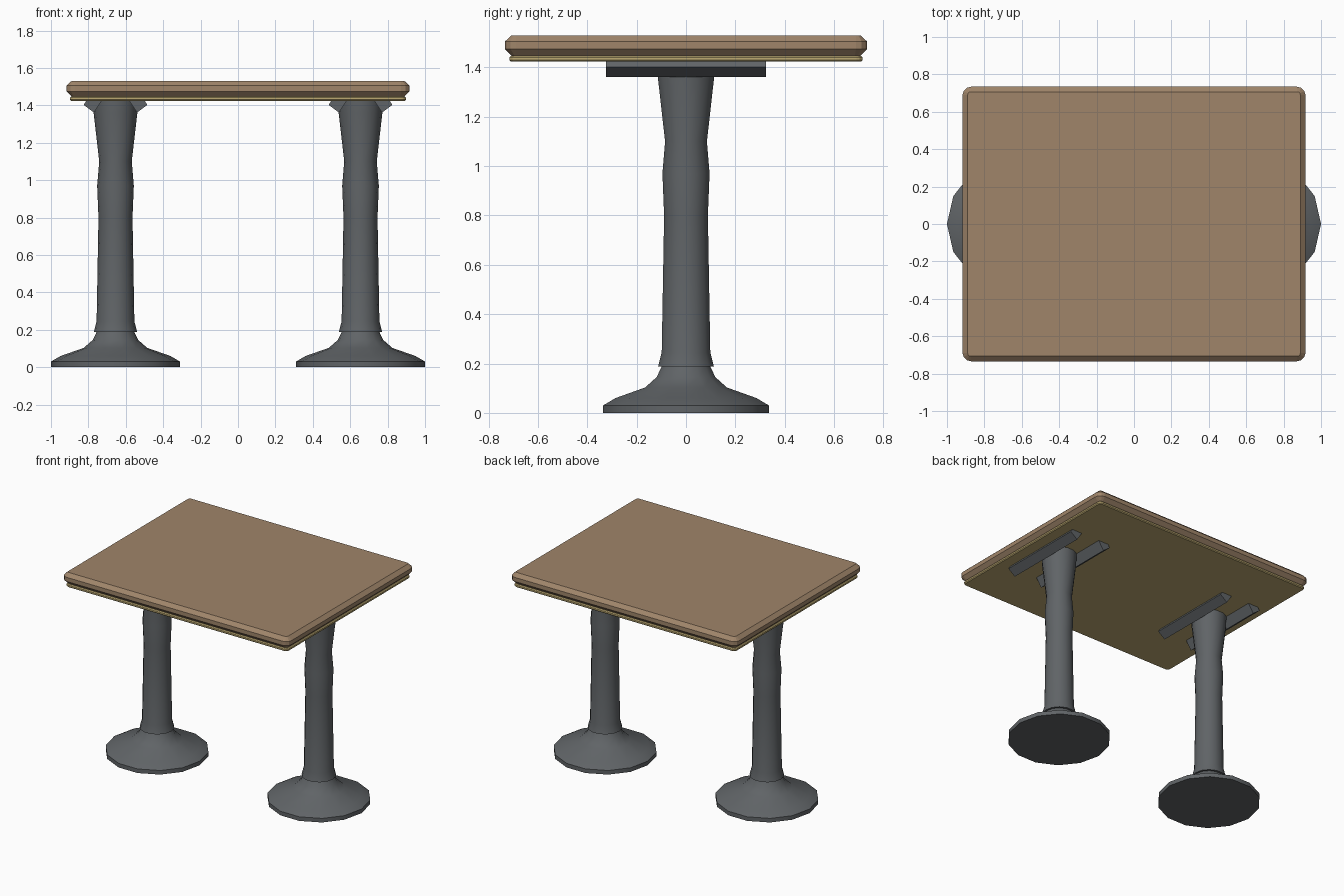
import bpy, bmesh, math

cube = bpy.data.objects.get("Cube")
if cube:
    bpy.data.objects.remove(cube, do_unlink=True)


def material(name, rgb):
    m = bpy.data.materials.new(name)
    m.use_nodes = True
    m.diffuse_color = (*rgb, 1)
    m.node_tree.nodes["Principled BSDF"].inputs["Base Color"].default_value = (*rgb, 1)
    return m


wood = material("brown wood", (0.35, 0.235, 0.144))
trim = material("pale yellow trim", (0.51, 0.40, 0.17))
metal = material("dark grey metal", (0.117, 0.127, 0.135))


def loft(name, rings, mat, smooth=None):
    """Skin a stack of closed rings and cap both ends."""
    bm = bmesh.new()
    loops = [[bm.verts.new(p) for p in ring] for ring in rings]
    n = len(loops[0])
    for a, b in zip(loops, loops[1:]):
        for i in range(n):
            j = (i + 1) % n
            bm.faces.new((a[i], a[j], b[j], b[i]))
    bm.faces.new(loops[0][::-1])
    bm.faces.new(loops[-1])
    bmesh.ops.recalc_face_normals(bm, faces=bm.faces)
    mesh = bpy.data.meshes.new(name)
    bm.to_mesh(mesh)
    bm.free()
    ob = bpy.data.objects.new(name, mesh)
    bpy.context.collection.objects.link(ob)
    mesh.materials.append(mat)
    if smooth:
        bpy.ops.object.select_all(action='DESELECT')
        ob.select_set(True)
        bpy.context.view_layer.objects.active = ob
        bpy.ops.object.shade_smooth_by_angle(angle=math.radians(smooth))
    return ob


def slab_ring(hx, hy, z, r, steps=3):
    """Rectangle with rounded corners."""
    pts = []
    for k, (sx, sy) in enumerate(((1, 1), (-1, 1), (-1, -1), (1, -1))):
        for s in range(steps + 1):
            a = math.pi / 2 * (k + s / steps)
            pts.append((sx * (hx - r) + r * math.cos(a), sy * (hy - r) + r * math.sin(a), z))
    return pts


def slab(name, profile, mat):
    # profile rows: inset from the widest outline, height, corner radius
    return loft(name, [slab_ring(0.917 - d, 0.734 - d, z, r) for d, z, r in profile], mat)


def turned(name, x, profile, mat, sides=14):
    rings = [[(x + r * math.cos(math.tau * i / sides), r * math.sin(math.tau * i / sides), z)
              for i in range(sides)] for r, z in profile]
    return loft(name, rings, mat, smooth=35)


# Table top with chamfered upper edge and undercut lower edge
slab("table_top", [(0.03, 1.445, 0.02), (0.0, 1.475, 0.045), (0.0, 1.505, 0.045),
                   (0.027, 1.53, 0.018)], wood)
# Thin rounded band under the top
slab("under_trim", [(0.024, 1.424, 0.02), (0.018, 1.43, 0.026), (0.018, 1.441, 0.026),
                    (0.024, 1.447, 0.02)], trim)

base_profile = [(0.345, 0), (0.345, 0.03), (0.293, 0.06), (0.17, 0.103), (0.122, 0.145), (0.1, 0.19)]
column_profile = [(0.09, 0.187), (0.116, 0.187), (0.101, 0.245), (0.091, 0.8), (0.098, 0.97),
                  (0.087, 1.1), (0.117, 1.36), (0.12, 1.427)]
# Tilted bar section: offset from the column axis, height
bar_section = [(0.17, 1.402), (0.115, 1.361), (0.072, 1.427), (0.155, 1.427)]

for side, label in ((1, "left"), (-1, "right")):
    cx = side * 0.655
    turned(label + "_foot", cx, base_profile, metal)
    turned(label + "_column", cx, column_profile, metal)
    # Pair of support bars beneath the top
    for s, where in ((1, "a"), (-1, "b")):
        loft(f"{label}_support_bar_{where}",
             [[(cx + s * dx, y, z) for dx, z in bar_section] for y in (-0.325, 0.325)], metal)
